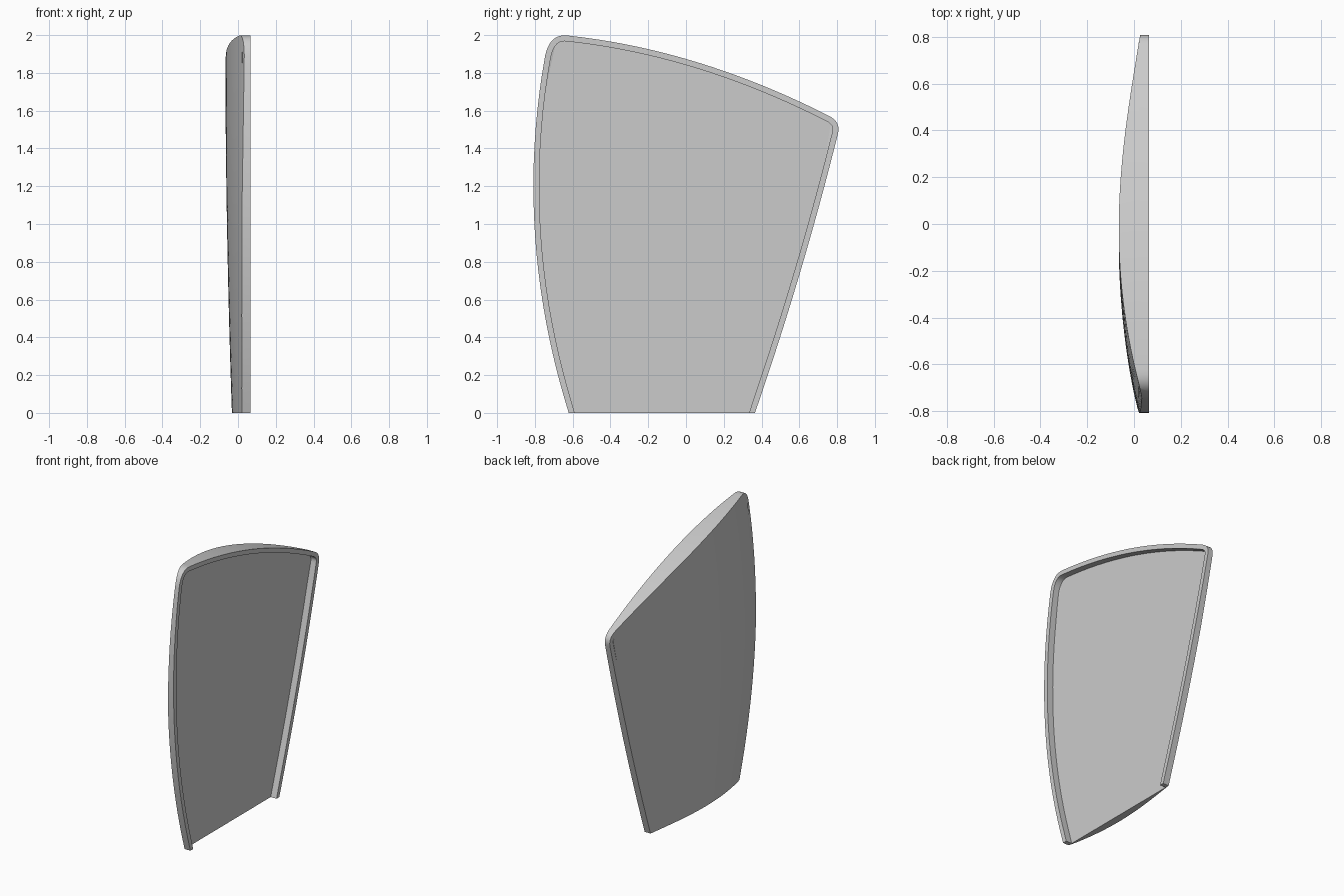
import bpy, bmesh, math
from mathutils import Vector

cube = bpy.data.objects.get("Cube")
if cube:
    bpy.data.objects.remove(cube)

RIM_X, FLOOR_X, RIM_WIDTH = 0.065, 0.02, 0.031


# Edge curves of the panel in the y-z plane
def front_y(z):
    return -0.808 + 0.13 * (z - 1.2) ** 2


def rear_y(z):
    return 0.365 + 0.346 * z - 0.033 * z * z


def top_z(y):
    u = y + 0.65
    return 2.0 - 0.1 * u - 0.145 * u * u


def span(a, b, n):
    return [a + (b - a) * i / n for i in range(n + 1)]


def corner(a, ctrl, b, n=8):
    a, ctrl, b = Vector(a), Vector(ctrl), Vector(b)
    return [a * (1 - t) ** 2 + ctrl * 2 * t * (1 - t) + b * t * t
            for t in span(0, 1, n)][1:-1]


# Domed outer skin, fullest towards the middle of each level
def skin_x(y, z):
    f, r = front_y(z), rear_y(z)
    t = min(max((y - f) / (r - f), 0), 1)
    edge = 0.02 + 0.015 * max(0, z - 1)
    bulge = min(0.053 * (r - f), 0.085) + edge - 0.02
    return edge - bulge * math.sin(math.pi * t ** 0.85)


# Outline: up the front, over the top, down the rear
front = [Vector((front_y(z), z)) for z in span(0, 1.89, 20)]
top = [Vector((y, top_z(y))) for y in span(-0.62, 0.755, 20)]
rear = [Vector((rear_y(z), z)) for z in span(1.475, 0, 16)]
outer = (front + corner(front[-1], (-0.72, 2.013), top[0]) + top
         + corner(top[-1], (0.822, 1.54), rear[0]) + rear)

# Inner outline, offset inwards and open at the foot
inner = []
for i, p in enumerate(outer):
    if i in (0, len(outer) - 1):
        inner.append(Vector((p.x + (RIM_WIDTH if i == 0 else -RIM_WIDTH), 0)))
        continue
    d = (outer[i + 1] - outer[i - 1]).normalized()
    inner.append(p + Vector((d.y, -d.x)) * RIM_WIDTH)

bm = bmesh.new()


def ring(points, x):
    return [bm.verts.new((x, p.x, p.y)) for p in points]


skin, rim_out = ring(outer, 0), ring(outer, RIM_X)
rim_in, floor = ring(inner, RIM_X), ring(inner, FLOOR_X)

# Outer wall, rim and recess wall
for a, b in ((skin, rim_out), (rim_out, rim_in), (rim_in, floor)):
    for i in range(len(a) - 1):
        bm.faces.new((a[i], a[i + 1], b[i + 1], b[i]))

# Recess floor, foot and outer skin
bm.faces.new(floor)
bm.faces.new((skin[0], rim_out[0], rim_in[0], floor[0],
              floor[-1], rim_in[-1], rim_out[-1], skin[-1]))
skin_faces = [bm.faces.new(skin)]

# Slice the skin into a grid, then dome it
cuts = [((0, y, 0), (0, 1, 0)) for y in span(-0.79, 0.79, 36)]
cuts += [((0, 0, z), (0, 0, 1)) for z in span(0.08, 1.96, 20)]
for co, no in cuts:
    geom = set(skin_faces)
    for f in skin_faces:
        geom.update(f.edges)
        geom.update(f.verts)
    bmesh.ops.bisect_plane(bm, geom=list(geom), dist=1e-5,
                           plane_co=co, plane_no=no)
    skin_faces = [f for f in bm.faces
                  if all(abs(v.co.x) < 1e-6 for v in f.verts)]
for v in {v for f in skin_faces for v in f.verts}:
    v.co.x = skin_x(v.co.y, v.co.z)

bmesh.ops.recalc_face_normals(bm, faces=bm.faces[:])
mesh = bpy.data.meshes.new("curved_panel")
bm.to_mesh(mesh)
bm.free()

panel = bpy.data.objects.new("curved_panel", mesh)
bpy.context.collection.objects.link(panel)

# Plain grey finish
grey = bpy.data.materials.new("light_grey")
grey.use_nodes = True
grey.diffuse_color = (0.6, 0.6, 0.6, 1)
grey.node_tree.nodes["Principled BSDF"].inputs["Base Color"].default_value = (0.6, 0.6, 0.6, 1)
mesh.materials.append(grey)

bpy.context.view_layer.objects.active = panel
panel.select_set(True)
bpy.ops.object.shade_smooth_by_angle(angle=math.radians(30))
